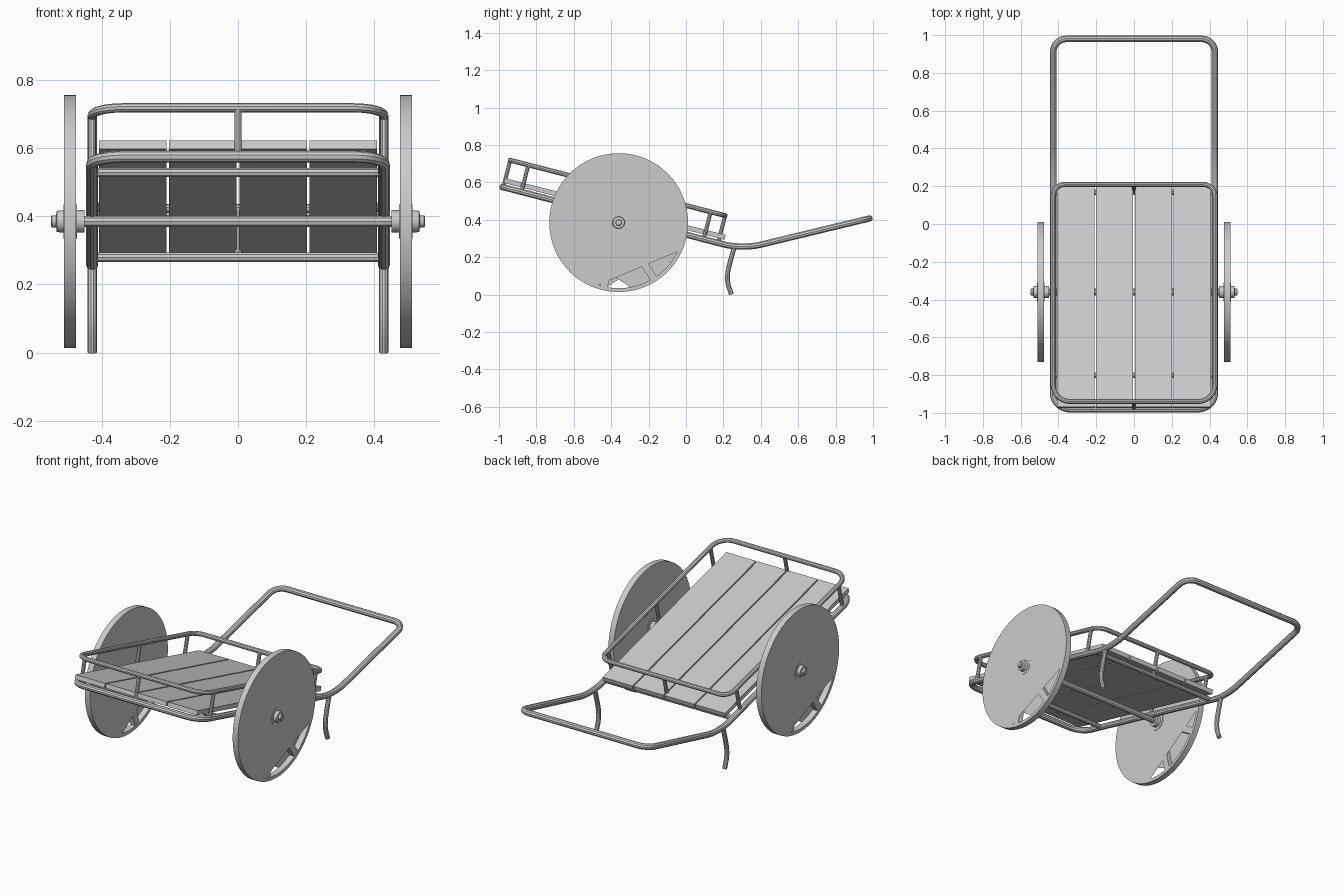
import bpy, bmesh, math
from mathutils import Vector, Matrix

if "Cube" in bpy.data.objects:
    bpy.data.objects.remove(bpy.data.objects["Cube"])

SLOPE = math.atan(0.2575)               # tilt of the bed
N = Vector((0, math.sin(SLOPE), math.cos(SLOPE)))
AXLE = Vector((0, -0.36, 0.385))


def bed(x, y, h=0.0):
    """Point on the tilted frame plane, raised h along its normal."""
    return Vector((x, y, 0.575 - 0.2575 * (y + 0.98))) + N * h


def finish(name, mesh):
    mesh.polygons.foreach_set("use_smooth", [True] * len(mesh.polygons))
    mesh.set_sharp_from_angle(angle=math.radians(35))
    ob = bpy.data.objects.new(name, mesh)
    bpy.context.collection.objects.link(ob)
    return ob


def fillet(pts, radii, closed, steps=8):
    """Round the corners of a polyline."""
    out, n = [], len(pts)
    for i, p in enumerate(pts):
        r = radii[i]
        if r == 0 or (not closed and i in (0, n - 1)):
            out.append(p)
            continue
        a = p + (pts[i - 1] - p).normalized() * r
        b = p + (pts[(i + 1) % n] - p).normalized() * r
        # cubic with near-circular handles
        ca, cb = a.lerp(p, 0.55), b.lerp(p, 0.55)
        for k in range(steps + 1):
            t = k / steps
            s = 1 - t
            out.append(a * s**3 + ca * 3 * s * s * t + cb * 3 * s * t * t + b * t**3)
    return out


def tube(name, pts, r, closed=False, radii=None):
    pts = [Vector(p) for p in pts]
    if radii:
        pts = fillet(pts, radii, closed)
    cu = bpy.data.curves.new(name, 'CURVE')
    cu.dimensions = '3D'
    cu.bevel_depth = r
    cu.bevel_resolution = 3
    cu.use_fill_caps = True
    sp = cu.splines.new('POLY')
    sp.points.add(len(pts) - 1)
    for q, p in zip(sp.points, pts):
        q.co = (*p, 1)
    sp.use_cyclic_u = closed
    tmp = bpy.data.objects.new(name + "_path", cu)
    bpy.context.collection.objects.link(tmp)
    bpy.context.view_layer.update()
    mesh = bpy.data.meshes.new_from_object(
        tmp.evaluated_get(bpy.context.evaluated_depsgraph_get()))
    bpy.data.objects.remove(tmp)
    mesh.name = name
    return finish(name, mesh)


# main frame and handle: one continuous bent tube
W = 0.428
tube("main_frame", [bed(-W, -0.981), bed(W, -0.981), (W, 0.30, 0.243), (W, 0.98, 0.407),
                    (-W, 0.98, 0.407), (-W, 0.30, 0.243)],
     0.0175, True, [0.09, 0.09, 0.1, 0.07, 0.07, 0.1])

# guard rail
tube("guard_rail", [bed(-W, -0.977, 0.149), bed(W, -0.977, 0.149),
                    bed(W, 0.172, 0.149), bed(-W, 0.172, 0.149)],
     0.0135, True, [0.09, 0.09, 0.06, 0.06])

# rail posts
for x, y in [(0, -0.977), (0, 0.172)] + [(s * W, y) for s in (-1, 1) for y in (-0.88, -0.36, 0.095)]:
    tube("rail_post", [bed(x, y), bed(x, y, 0.149)], 0.011)

# cross bars and axle
for y in (-0.80, 0.168):
    tube("cross_bar", [bed(-W, y), bed(W, y)], 0.0145)
tube("axle", [AXLE - Vector((0.46, 0, 0)), AXLE + Vector((0.46, 0, 0))], 0.0175)

# legs
for s in (-1, 1):
    tube("leg", [(s * W, 0.257, 0.25), (s * W, 0.236, 0.175), (s * W, 0.224, 0.125),
                 (s * W, 0.221, 0.085), (s * W, 0.227, 0.048), (s * W, 0.243, 0.001)], 0.0135)

# planks
for i in range(4):
    bm = bmesh.new()
    bmesh.ops.create_cube(bm, size=1)
    length = 1.18 / math.cos(SLOPE)
    bm.transform(Matrix.Translation(bed(-0.309 + i * 0.206, -0.39, 0.036))
                 @ Matrix.Rotation(-SLOPE, 4, 'X')
                 @ Matrix.Diagonal((0.198, length, 0.026, 1)))
    mesh = bpy.data.meshes.new("plank")
    bm.to_mesh(mesh)
    bm.free()
    bpy.context.collection.objects.link(bpy.data.objects.new("plank", mesh))


def revolve(name, profile, turn, closed=False, segs=64):
    """Revolve (x, radius) profile around the axle line."""
    bm = bmesh.new()
    vs = [bm.verts.new((x, r, 0)) for x, r in profile]
    es = [bm.edges.new(p) for p in zip(vs, vs[1:] + (vs[:1] if closed else []))]
    bmesh.ops.spin(bm, geom=vs + es, cent=(0, 0, 0), axis=(1, 0, 0),
                   angle=2 * math.pi, steps=segs, use_merge=True)
    bmesh.ops.remove_doubles(bm, verts=bm.verts, dist=1e-5)
    bmesh.ops.recalc_face_normals(bm, faces=bm.faces)
    return to_wheel(name, bm, turn)


def to_wheel(name, bm, turn):
    bm.transform(Matrix.Translation(AXLE) @ Matrix.Rotation(turn, 4, 'Z'))
    mesh = bpy.data.meshes.new(name)
    bm.to_mesh(mesh)
    bm.free()
    return finish(name, mesh)


X0, X1, RI, RO = 0.476, 0.511, 0.351, 0.371
for turn in (0, math.pi):
    # rim
    revolve("wheel_rim", [(X0, RI), (X0, RO), (X1, RO), (X1, RI)], turn, True)
    # thin side discs, each cut off along a chord
    for x, a, b in [(X1, (-0.128, -0.342), (0.316, -0.155)),
                    (X0, (-0.032, -0.283), (0.075, -0.353))]:
        bm = bmesh.new()
        bmesh.ops.create_circle(bm, cap_ends=True, segments=64, radius=RI)
        side = 1 if x == X1 else -1
        bm.transform(Matrix(((0, 0, side, x), (1, 0, 0, 0), (0, 1, 0, 0), (0, 0, 0, 1))))
        no = Vector((0, b[1] - a[1], a[0] - b[0]))
        bmesh.ops.bisect_plane(bm, geom=bm.verts[:] + bm.edges[:] + bm.faces[:],
                               plane_co=(x, *a), plane_no=no, clear_outer=True)
        for f in bm.faces:
            if f.normal.x * side < 0:
                f.normal_flip()
        to_wheel("wheel_side", bm, turn)
    # spokes
    bm = bmesh.new()
    for k in range(8):
        g = bmesh.ops.create_cube(bm, size=1)
        bmesh.ops.transform(bm, verts=g['verts'],
                            matrix=Matrix.Rotation(math.radians(-58 + 45 * k), 4, 'X')
                            @ Matrix.Translation(((X0 + X1) / 2, 0.195, 0))
                            @ Matrix.Diagonal((0.028, 0.318, 0.04, 1)))
    to_wheel("wheel_spokes", bm, turn)
    # hub with stepped cap
    revolve("wheel_hub", [(0.45, 0), (0.45, 0.033), (0.473, 0.033), (0.473, 0.05),
                          (0.5125, 0.05), (0.5125, 0.033), (0.532, 0.031), (0.534, 0.018),
                          (0.546, 0.018), (0.549, 0.014), (0.549, 0)], turn, segs=32)
